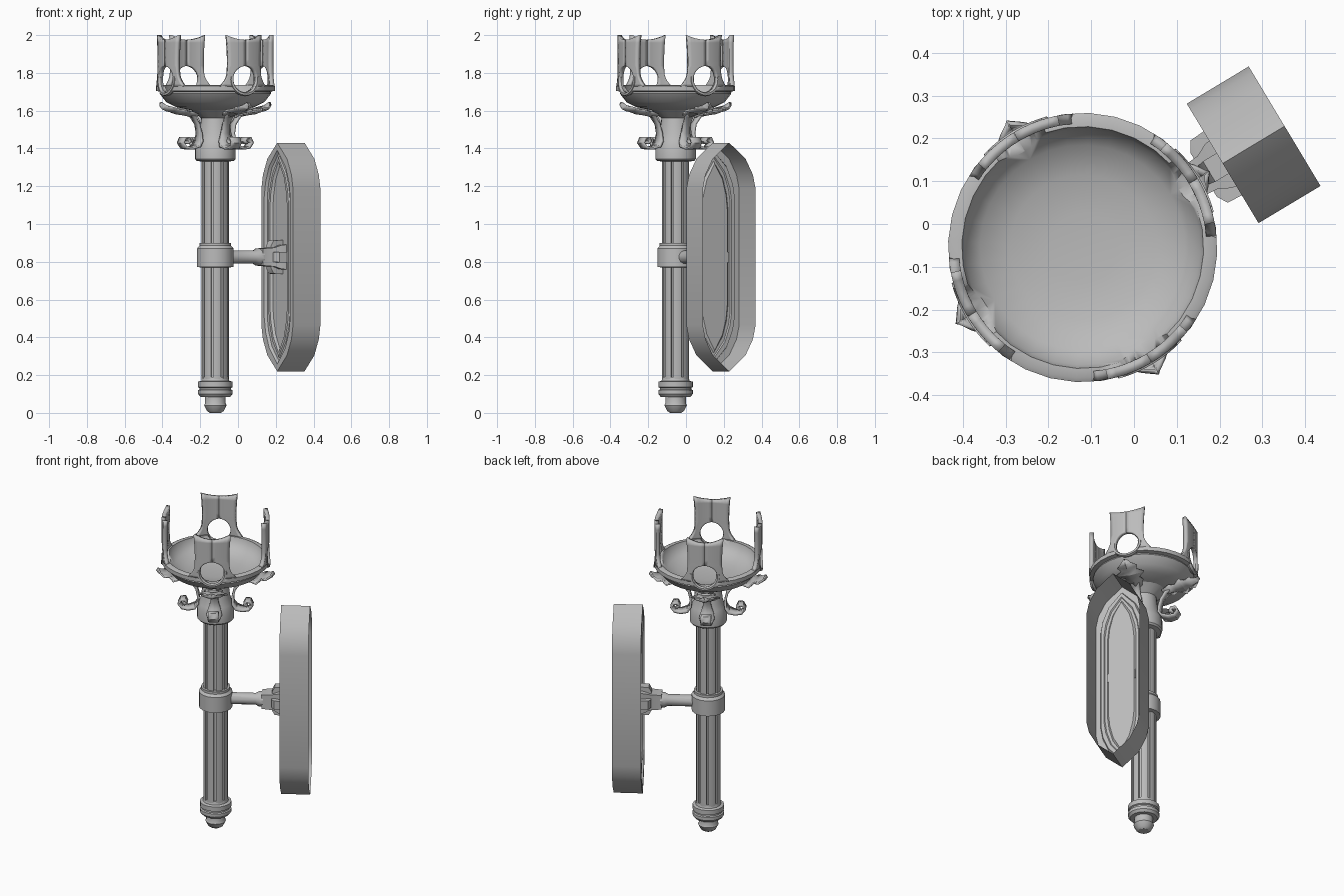
import bpy, math
from math import sin, cos, pi, sqrt, radians

cube = bpy.data.objects.get("Cube")
if cube:
    bpy.data.objects.remove(cube, do_unlink=True)

grey = bpy.data.materials.new("metal grey")
grey.use_nodes = True
COLOUR = (0.5, 0.5, 0.5, 1)
grey.diffuse_color = COLOUR
grey.node_tree.nodes["Principled BSDF"].inputs["Base Color"].default_value = COLOUR

# Local frame: torch axis at the origin, wall plate towards +x
AXIS = (-0.12, -0.055, 0)
TURN = radians(31)


def grid(name, rows, wrap=True, cap_start=False, cap_end=False, quarter=0, solid=0):
    """Join equal rows of points into a surface."""
    n = len(rows[0])
    verts = [p for row in rows for p in row]
    faces = []
    for j in range(len(rows) - 1):
        for i in range(n if wrap else n - 1):
            k = (i + 1) % n
            faces.append((j * n + i, j * n + k, (j + 1) * n + k, (j + 1) * n + i))
    if cap_start:
        faces.append(tuple(reversed(range(n))))
    if cap_end:
        faces.append(tuple(range(len(verts) - n, len(verts))))
    me = bpy.data.meshes.new(name)
    me.from_pydata(verts, [], faces)
    me.materials.append(grey)
    ob = bpy.data.objects.new(name, me)
    bpy.context.collection.objects.link(ob)
    ob.location = AXIS
    ob.rotation_euler.z = TURN + quarter * pi / 2
    if solid:
        mod = ob.modifiers.new("thickness", 'SOLIDIFY')
        mod.thickness = solid
        mod.offset = 0
    bpy.ops.object.select_all(action='DESELECT')
    ob.select_set(True)
    bpy.context.view_layer.objects.active = ob
    bpy.ops.object.shade_smooth_by_angle(angle=radians(30))
    return ob


def lathe(name, profile, n=16):
    rows = [[(r * cos(2 * pi * i / n), r * sin(2 * pi * i / n), z) for i in range(n)]
            for r, z in profile]
    return grid(name, rows, cap_start=True, cap_end=True)


# Pole with flutes
FLUTES = 8
section = []
for f in range(FLUTES):
    for t, r in ((0.12, 0.071), (0.5, 0.073), (0.88, 0.071), (0.9, 0.06), (1.1, 0.06)):
        a = 2 * pi * (f + t) / FLUTES
        section.append((r * cos(a), r * sin(a)))
grid("fluted_pole", [[(x, y, z) for x, y in section] for z in (0.16, 1.36)],
     cap_start=True, cap_end=True)

# Turned parts
lathe("pole_foot", [(0.03, 0), (0.045, 0.01), (0.06, 0.04), (0.055, 0.05), (0.055, 0.085),
                    (0.08, 0.085), (0.092, 0.1), (0.092, 0.12), (0.084, 0.124), (0.084, 0.132),
                    (0.092, 0.136), (0.092, 0.165), (0.075, 0.17), (0.07, 0.19)])
lathe("pole_collar", [(0.07, 0.77), (0.098, 0.772), (0.098, 0.87), (0.085, 0.885),
                      (0.085, 0.9), (0.07, 0.9)])
lathe("sleeve", [(0.07, 1.33), (0.1, 1.335), (0.108, 1.345), (0.108, 1.41), (0.098, 1.44),
                 (0.085, 1.48), (0.075, 1.56), (0.13, 1.605), (0.07, 1.61)], 20)
bowl = lathe("bowl", [(0.08, 1.595), (0.14, 1.605), (0.21, 1.62), (0.26, 1.645), (0.295, 1.69),
                      (0.29, 1.7), (0.315, 1.705), (0.315, 1.73), (0.305, 1.735), (0.283, 1.735),
                      (0.275, 1.705), (0.24, 1.67), (0.17, 1.645), (0.08, 1.635)], 32)

# Crown prongs with round holes
RING_R, RING_Z, HALF = 0.072, 1.765, 0.108


def bend(x, z, r):
    return (r * cos(x / 0.305), r * sin(x / 0.305), z)


def prong_side(side):
    heights = [RING_Z + (RING_R + 0.001) * sin(radians(d)) for d in range(-30, 91, 12)]
    heights += [1.87, 1.92, 1.96, 2.0]
    rows = []
    for z in heights:
        inner = sqrt(max(0, RING_R ** 2 - (z - RING_Z) ** 2))
        outer = HALF + 0.035 * max(0, (1.80 - z) / 0.07) ** 2 - 0.008 * sin(pi * (z - 1.73) / 0.27)
        row = []
        for i in range(6):
            x = inner + (outer - inner) * i / 5
            dip = 0.025 * (1 - (x / HALF) ** 2) if z > 1.99 else 0
            row.append(bend(side * x, z - dip, 0.302))
        rows.append(row if side > 0 else row[::-1])
    return rows


def ribbon(name, path, quarter, ridge, thick):
    """Strip along (radius, height, half width) points."""
    rows = [[(r, -w, z), (r + ridge * 0.5, 0, z - ridge), (r, w, z)] for r, z, w in path]
    return grid(name, rows, wrap=False, quarter=quarter, solid=thick)


LEAF = [(0.12, 1.58, 0.03), (0.17, 1.59, 0.055), (0.2, 1.595, 0.04), (0.24, 1.6, 0.085),
        (0.265, 1.61, 0.045), (0.295, 1.615, 0.06), (0.32, 1.625, 0.03), (0.335, 1.645, 0.005)]
SCROLL = [(0.19, 1.595, 0.03), (0.14, 1.57, 0.024), (0.112, 1.53, 0.02), (0.1, 1.48, 0.025),
          (0.102, 1.44, 0.038), (0.12, 1.412, 0.045), (0.16, 1.4, 0.035), (0.195, 1.405, 0.03),
          (0.214, 1.43, 0.03), (0.202, 1.455, 0.03), (0.178, 1.456, 0.03), (0.168, 1.438, 0.03),
          (0.185, 1.428, 0.03)]

for q in range(4):
    for side, word in ((1, "left"), (-1, "right")):
        grid(f"prong_{q + 1}_{word}", prong_side(side), wrap=False, quarter=q, solid=0.024)
    # Raised ring below each hole
    ring = []
    for d in range(170, 371, 10):
        a = radians(d)
        ring.append([bend((RING_R + 0.006 + 0.011 * cos(t)) * cos(a),
                          RING_Z + (RING_R + 0.006 + 0.011 * cos(t)) * sin(a),
                          0.304 + 0.016 * sin(t)) for t in [k * pi / 3 for k in range(6)]])
    grid(f"hole_ring_{q + 1}", ring, cap_start=True, cap_end=True, quarter=q)
    # Notch in the bowl rim
    circle = [(RING_R * cos(k * pi / 12), RING_Z + RING_R * sin(k * pi / 12)) for k in range(24)]
    cutter = grid(f"rim_cutter_{q + 1}", [[(x, y, z) for y, z in circle] for x in (0.25, 0.36)],
                  cap_start=True, cap_end=True, quarter=q)
    cutter.hide_render = True
    cutter.hide_viewport = True
    cutter.display_type = 'WIRE'
    cut = bowl.modifiers.new("notch", 'BOOLEAN')
    cut.operation = 'DIFFERENCE'
    cut.object = cutter
    ribbon(f"leaf_{q + 1}", LEAF, q, 0.014, 0.01)
    ribbon(f"scroll_bracket_{q + 1}", SCROLL, q, 0, 0.013)

# Wall plate: hollow pointed shell, open at the back, with a stepped front
MID = 0.825


def outline(u, inset):
    w, h = 0.163 - inset, 0.605 - inset * 1.3
    quad = [(0, h), (0.62 * w, h - 0.085), (0.9 * w, h - 0.17), (w, h - 0.245)]
    right = quad + [(s, -z) for s, z in reversed(quad)]
    left = [(-s, z) for s, z in reversed(right[1:-1])]
    return [(u, s, MID + z) for s, z in right + left]


grid("wall_plate", [outline(u, d) for u, d in (
    (0.551, 0), (0.382, 0), (0.382, 0.03), (0.397, 0.036), (0.397, 0.055), (0.39, 0.06),
    (0.39, 0.075), (0.402, 0.085))], cap_end=True)


# Arm from collar to plate
def bar(name, sections, n=4):
    """Bar along x from (x, half width, half height) sections."""
    k = sqrt(2) if n == 4 else 1
    rows = [[(x, k * w * cos(2 * pi * (i + 0.5) / n), MID + k * h * sin(2 * pi * (i + 0.5) / n))
             for i in range(n)] for x, w, h in sections]
    grid(name, rows, cap_start=True, cap_end=True)


bar("arm", [(0.08, 0.035, 0.035), (0.235, 0.035, 0.035), (0.255, 0.046, 0.046),
            (0.28, 0.046, 0.046)], 12)
bar("arm_socket", [(0.27, 0.04, 0.045), (0.34, 0.045, 0.05), (0.37, 0.06, 0.062),
                   (0.4, 0.065, 0.066)])
bar("socket_rib_upright", [(0.33, 0.025, 0.06), (0.345, 0.028, 0.088), (0.4, 0.028, 0.09)])
bar("socket_rib_level", [(0.33, 0.06, 0.025), (0.345, 0.085, 0.028), (0.4, 0.088, 0.028)])
